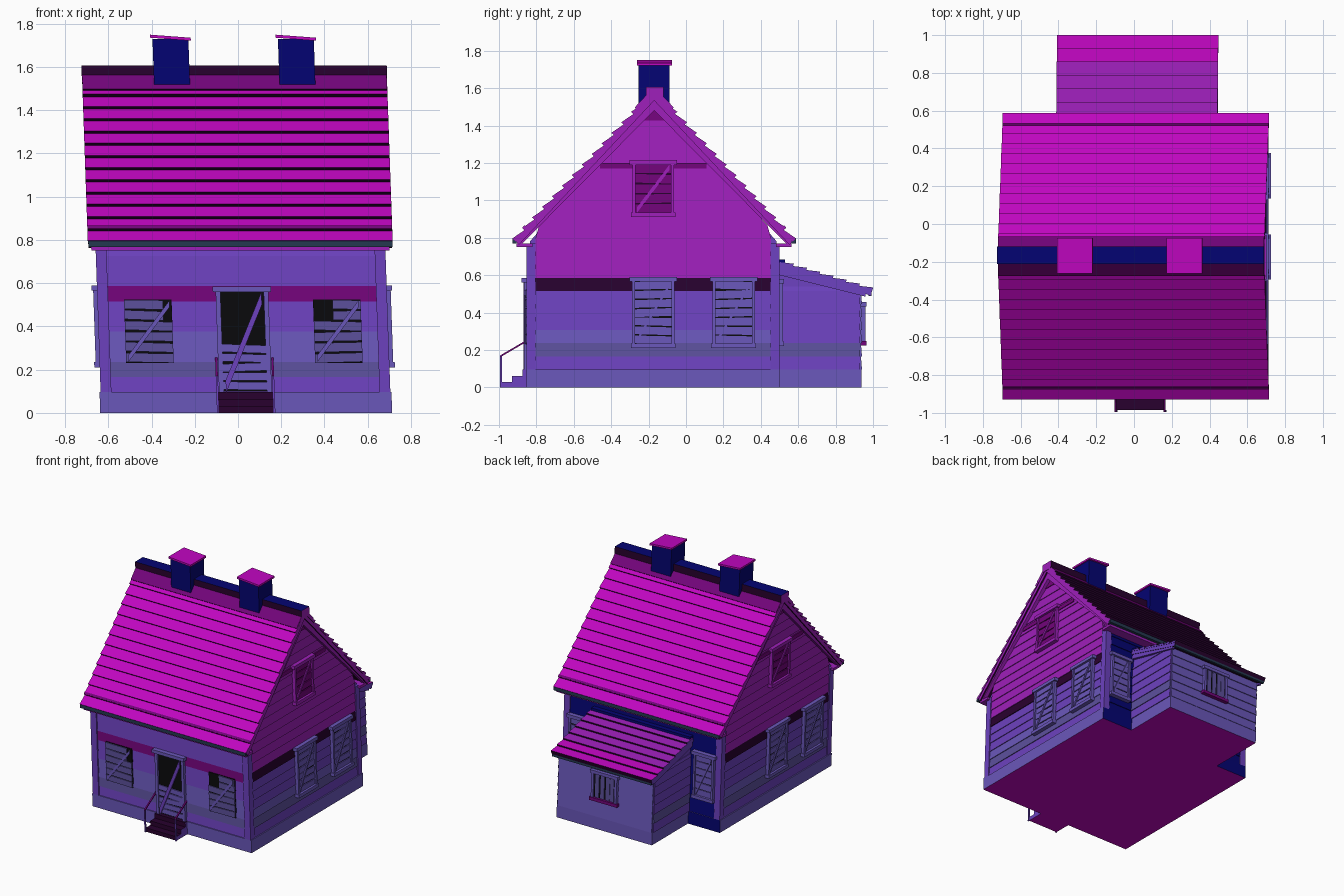
import bpy, bmesh, random
from mathutils import Vector

random.seed(4)
old = bpy.data.objects.get("Cube")
if old:
    bpy.data.objects.remove(old, do_unlink=True)

PALETTE = {
    "magenta": (192, 6, 192), "violet": (157, 31, 185), "purple": (108, 65, 190),
    "lavender": (106, 87, 186), "slate": (92, 80, 156), "navy": (4, 4, 114),
    "plum": (40, 1, 46), "deep_magenta": (114, 4, 122), "black": (10, 10, 12),
    "teal": (36, 56, 80)}


def linear(c):
    c /= 255
    return c / 12.92 if c < 0.04 else ((c + 0.055) / 1.055) ** 2.4


MATS = {}
for label, rgb in PALETTE.items():
    m = bpy.data.materials.new(label)
    m.use_nodes = True
    col = [linear(c) for c in rgb] + [1]
    m.diffuse_color = col
    m.node_tree.nodes["Principled BSDF"].inputs["Base Color"].default_value = col
    MATS[label] = m


class Part:
    """Collects lofted solids into one flat-shaded object."""

    def __init__(self, name):
        self.name, self.bm, self.cols = name, bmesh.new(), []

    def loft(self, a, b, col):
        if col not in self.cols:
            self.cols.append(col)
        va, vb = [[self.bm.verts.new(p) for p in ring] for ring in (a, b)]
        n = len(va)
        faces = [self.bm.faces.new(va), self.bm.faces.new(vb[::-1])]
        for i in range(n):
            j = (i + 1) % n
            faces.append(self.bm.faces.new((va[j], va[i], vb[i], vb[j])))
        for f in faces:
            f.material_index = self.cols.index(col)

    def box(self, x0, x1, y0, y1, z0, z1, col):
        self.loft(*[[(x, y0, z0), (x, y1, z0), (x, y1, z1), (x, y0, z1)] for x in (x0, x1)], col)

    def extrude(self, profile, x0, x1, col):
        self.loft(*[[(x, y, z) for y, z in profile] for x in (x0, x1)], col)

    def done(self, rule=None):
        bmesh.ops.recalc_face_normals(self.bm, faces=self.bm.faces)
        if rule:
            for f in self.bm.faces:
                col = rule(f)
                if col:
                    if col not in self.cols:
                        self.cols.append(col)
                    f.material_index = self.cols.index(col)
        for v in self.bm.verts:  # the whole old house leans a little
            v.co.x += 0.038 - 0.035 * v.co.z
        me = bpy.data.meshes.new(self.name)
        self.bm.to_mesh(me)
        self.bm.free()
        for c in self.cols:
            me.materials.append(MATS[c])
        bpy.context.collection.objects.link(bpy.data.objects.new(self.name, me))


# Wall frames: origin, direction along the wall, direction outwards
CY, RIDGE_Y = -0.175, -0.17
WALLS = {
    "front": ((0, -0.835, 0), (1, 0, 0), (0, -1, 0)),
    "back": ((0, 0.485, 0), (-1, 0, 0), (0, 1, 0)),
    "left": ((0.655, CY, 0), (0, 1, 0), (1, 0, 0)),
    "right": ((-0.655, CY, 0), (0, -1, 0), (-1, 0, 0)),
    "annex_back": ((0, 0.93, 0), (-1, 0, 0), (0, 1, 0)),
    "annex_left": ((0.4, 0.71, 0), (0, 1, 0), (1, 0, 0)),
    "annex_right": ((-0.4, 0.71, 0), (0, -1, 0), (-1, 0, 0))}


def at(wall, u, v, d):
    o, du, dd = (Vector(w) for w in WALLS[wall])
    return o + du * u + dd * d + Vector((0, 0, v))


def plank(part, wall, p, q, w, d0, d1, col):
    """Flat board from p to q, with vertical width w."""
    part.loft(*[[at(wall, u, v + s * w / 2, d) for s, d in ((-1, d0), (1, d0), (1, d1), (-1, d1))]
                for u, v in (p, q)], col)


def slab(part, wall, u0, u1, v0, v1, d0, d1, col):
    plank(part, wall, (u0, (v0 + v1) / 2), (u1, (v0 + v1) / 2), v1 - v0, d0, d1, col)


# Main body, foundation and floor
def gable_half(z):
    return min(0.63, max(0.004, (1.53 - z) / 1.088))


body = Part("house_body")
body.extrude([(-0.835, 0.02), (0.485, 0.02), (0.485, 0.78), (RIDGE_Y, 1.53), (-0.835, 0.78)],
             -0.655, 0.655, "purple")
body.done(lambda f: "navy" if f.normal.y > 0.9 else "violet" if f.calc_center_median().z > 0.7 else None)
base = Part("foundation")
base.box(-0.675, 0.675, -0.853, 0.5, 0, 0.096, "lavender")
base.box(-0.405, 0.405, 0.49, 0.938, 0, 0.096, "lavender")
base.done(lambda f: "magenta" if f.normal.z < -0.9 else
          "navy" if f.normal.y > 0.9 and f.calc_center_median().y < 0.6 else None)


# Lapped siding, coloured by course
def side_colour(wall, i):
    if wall == "back":
        return "navy"
    if wall == "annex_back":
        return "lavender"
    if i == 1:
        return "slate"
    if wall.startswith("annex"):
        return "purple"
    if wall == "front":
        return {2: "lavender", 3: "lavender", 6: "deep_magenta"}.get(i, "purple")
    if i > 6:
        return "deep_magenta" if i > 18 else "violet"
    return {2: "lavender", 6: "plum"}.get(i, "purple")


def siding(wall, half, top):
    part, z, i = Part(wall + "_siding"), 0.096, 0
    while z < top - 0.01:
        z1 = min(z + 0.07, top)
        rings = []
        for s in (-1, 1):
            lo, hi = half(z), half(z1)
            rings.append([at(wall, s * lo, z, -0.01), at(wall, s * lo, z, 0.011),
                          at(wall, s * hi, z1, 0.005), at(wall, s * hi, z1, -0.01)])
        part.loft(*rings, side_colour(wall, i))
        z, i = z + 0.07, i + 1
    part.done()


for w in ("left", "right"):
    siding(w, gable_half, 1.52)
for w in ("front", "back"):
    siding(w, lambda z: 0.62, 0.75)

# Corner boards and gable shadow boards
posts = Part("corner_boards")
for s in (-1, 1):
    for y0, y1 in ((-0.853, -0.805), (0.452, 0.5)):
        posts.box(s * 0.62, s * 0.67, y0, y1, 0.096, 0.77, "purple")
posts.done()
trim = Part("gable_trim")
for w in ("left", "right"):
    slab(trim, w, -0.285, 0.285, 1.17, 1.2, 0, 0.015, "deep_magenta")
trim.done()

# Annex
annex = Part("annex_body")
annex.extrude([(0.47, 0.05), (0.93, 0.05), (0.93, 0.525), (0.47, 0.665)], -0.4, 0.4, "purple")
annex.done()
siding("annex_back", lambda z: 0.4, 0.52)
for w in ("annex_left", "annex_right"):
    siding(w, lambda z: 0.22, 0.54)


# Roofs: a deck covered with overlapping courses from eave to ridge
def roof(name, eave, ridge, half, n, thick, colour, end, strips=()):
    part = Part(name)
    e, r = Vector(eave), Vector(ridge)
    run = r - e
    nrm = Vector((-run.y, run.x)).normalized()
    if nrm.y < 0:
        nrm = -nrm
    part.extrude([e, r, r - nrm * 0.025, e - nrm * 0.025], -half, half, end)
    for i in range(n):
        a, b = e + run * (i / n), e + run * ((i + 1) / n)
        part.extrude([a, b, b + nrm * 0.007, a + nrm * thick], -half - 0.003, half + 0.003, colour(i))
    for lo, hi, t in strips:
        a, b = e + run * lo, e + run * hi
        part.extrude([a, b, b + nrm * t, a + nrm * t], -half - 0.002, half + 0.002, "deep_magenta")
    part.done(lambda f: end if abs(f.normal.x) > 0.9 else "plum" if f.normal.z < -0.2 else None)


for name, s in (("front", -1), ("back", 1)):
    roof(name + "_roof", (RIDGE_Y + s * 0.741, 0.78), (RIDGE_Y, 1.57), 0.702, 14, 0.024,
         lambda i: "magenta", "violet", ((0.074, 0.088, 0.025), (0.885, 1, 0.026)))
    eave = Part(name + "_eave")
    y = RIDGE_Y + s * 0.735
    eave.box(-0.703, 0.703, y, y + s * 0.022, 0.768, 0.796, "teal")
    eave.box(-0.69, 0.69, y, RIDGE_Y + s * 0.65, 0.75, 0.77, "violet")
    eave.done()
    rake = Part(name + "_rake_boards")
    for x in (-1, 1):
        rake.extrude([(RIDGE_Y + s * 0.72, 0.755), (RIDGE_Y + s * 0.72, 0.77),
                      (RIDGE_Y, 1.545), (RIDGE_Y, 1.48)], x * 0.66, x * 0.69, "violet")
    rake.done()
roof("annex_roof", (0.995, 0.515), (0.5, 0.663), 0.424, 7, 0.02,
     lambda i: "magenta" if i < 2 else "violet", "purple")
fascia = Part("annex_fascia")
fascia.box(-0.42, 0.42, 0.975, 0.992, 0.488, 0.515, "teal")
fascia.box(-0.42, 0.42, 0.49, 0.53, 0.655, 0.685, "navy")
for s in (-1, 1):
    fascia.extrude([(0.5, 0.6), (0.96, 0.485), (0.96, 0.52), (0.5, 0.655)], s * 0.4, s * 0.42, "purple")
fascia.done()

# Ridge cap and chimneys
cap = Part("ridge_cap")
cap.box(-0.706, 0.706, -0.213, -0.119, 1.545, 1.607, "plum")
cap.done(lambda f: "navy" if f.normal.z > 0.9 else "violet" if abs(f.normal.x) > 0.9 else None)
for name, x in (("right_chimney", -0.29), ("left_chimney", 0.29)):
    stack = Part(name)
    stack.box(x - 0.083, x + 0.083, -0.254, -0.088, 1.45, 1.728, "navy")
    stack.loft(*[[(x + s * 0.094, y, 1.735 - s * 0.007 + dz) for y, dz in
                  ((-0.262, -0.007), (-0.074, -0.007), (-0.074, 0.007), (-0.262, 0.007))]
                 for s in (-1, 1)], "magenta")
    stack.done()


# Boarded windows
def window(name, wall, cu, z0, z1, hw, col, slat, framed=True, broken=None, panel="black"):
    part = Part(name)
    slab(part, wall, cu - hw, cu + hw, z0, z1, 0, 0.016, panel)
    rows = int((z1 - z0) / 0.046)
    pitch = (z1 - z0) / rows
    for i in range(rows):
        z = z0 + (i + 0.5) * pitch
        u0, u1 = cu - hw, cu + hw
        if broken and i >= rows - 2:  # shortened boards at the top
            u0, u1 = cu + broken[0], cu + broken[1]
        tilt = random.uniform(-0.004, 0.004)
        plank(part, wall, (u0, z - tilt), (u1, z + tilt), pitch - 0.007, 0.016, 0.023, slat)
    plank(part, wall, (cu - hw + 0.01, z0 + 0.02), (cu + hw - 0.01, z1 - 0.02), 0.03, 0.023, 0.03, col)
    if framed:
        for s in (-1, 1):
            slab(part, wall, cu + s * hw, cu + s * (hw + 0.016), z0, z1, 0, 0.033, col)
        slab(part, wall, cu - hw - 0.03, cu + hw + 0.03, z1 - 0.005, z1 + 0.02, 0, 0.04, col)
        slab(part, wall, cu - hw - 0.022, cu + hw + 0.022, z0 - 0.02, z0 + 0.005, 0, 0.04, col)
    part.done()


window("front_window_right", "front", -0.437, 0.23, 0.525, 0.11, "lavender", "slate", False, (-0.11, 0.07))
window("front_window_left", "front", 0.437, 0.23, 0.525, 0.11, "lavender", "slate", False, (-0.02, 0.11))
for w in ("left", "right"):
    window(w + "_window_centre", w, 0, 0.23, 0.57, 0.098, "lavender", "lavender")
    window(w + "_window_side", w, 0.43, 0.23, 0.57, 0.098, "lavender", "lavender")
    window(w + "_attic_window", w, 0, 0.93, 1.195, 0.096, "violet", "deep_magenta", panel="plum")
for s, name in ((-1, "back_window_left"), (1, "back_window_right")):
    window(name, "back", s * 0.53, 0.24, 0.56, 0.07, "lavender", "lavender")

# Annex window with upright bars
aw = Part("annex_window")
slab(aw, "annex_back", -0.09, 0.09, 0.25, 0.44, 0, 0.019, "black")
for u in (-0.06, -0.015, 0.03, 0.065):
    slab(aw, "annex_back", u - 0.016, u + 0.016, 0.25, 0.44, 0.019, 0.025, "slate")
for s in (-1, 1):
    slab(aw, "annex_back", s * 0.088, s * 0.108, 0.24, 0.45, 0, 0.03, "lavender")
for z, col in ((0.235, "deep_magenta"), (0.445, "lavender")):
    slab(aw, "annex_back", -0.118, 0.118, z - 0.012, z + 0.012, 0, 0.035, col)
aw.done()

# Front door with frame and nailed boards
door = Part("front_door")
slab(door, "front", -0.1, 0.1, 0.1, 0.56, 0, 0.016, "black")
for i in range(5):
    z, t = 0.125 + i * 0.043, random.uniform(-0.004, 0.004)
    plank(door, "front", (-0.1, z - t), (0.1, z + t), 0.037, 0.016, 0.024, "lavender")
plank(door, "front", (-0.09, 0.12), (0.09, 0.53), 0.06, 0.024, 0.034, "purple")
for s in (-1, 1):
    slab(door, "front", s * 0.1, s * 0.122, 0.096, 0.56, 0, 0.03, "lavender")
slab(door, "front", -0.135, 0.135, 0.56, 0.585, 0, 0.045, "lavender")
door.done()

# Steps and handrails
steps = Part("front_steps")
for y, z in ((-0.985, 0.03), (-0.93, 0.062), (-0.875, 0.096)):
    steps.box(-0.13, 0.13, y, -0.84, 0, z, "plum")
steps.done(lambda f: "purple" if abs(f.normal.x) > 0.9 else "magenta" if f.normal.z < -0.9 else None)
rails = Part("handrails")
for s in (-1, 1):
    x0, x1 = s * 0.125, s * 0.135
    rails.box(x0, x1, -0.995, -0.985, 0.0, 0.17, "purple")
    rails.extrude([(-0.995, 0.16), (-0.995, 0.17), (-0.85, 0.255), (-0.85, 0.245)], x0, x1, "deep_magenta")
rails.done()
